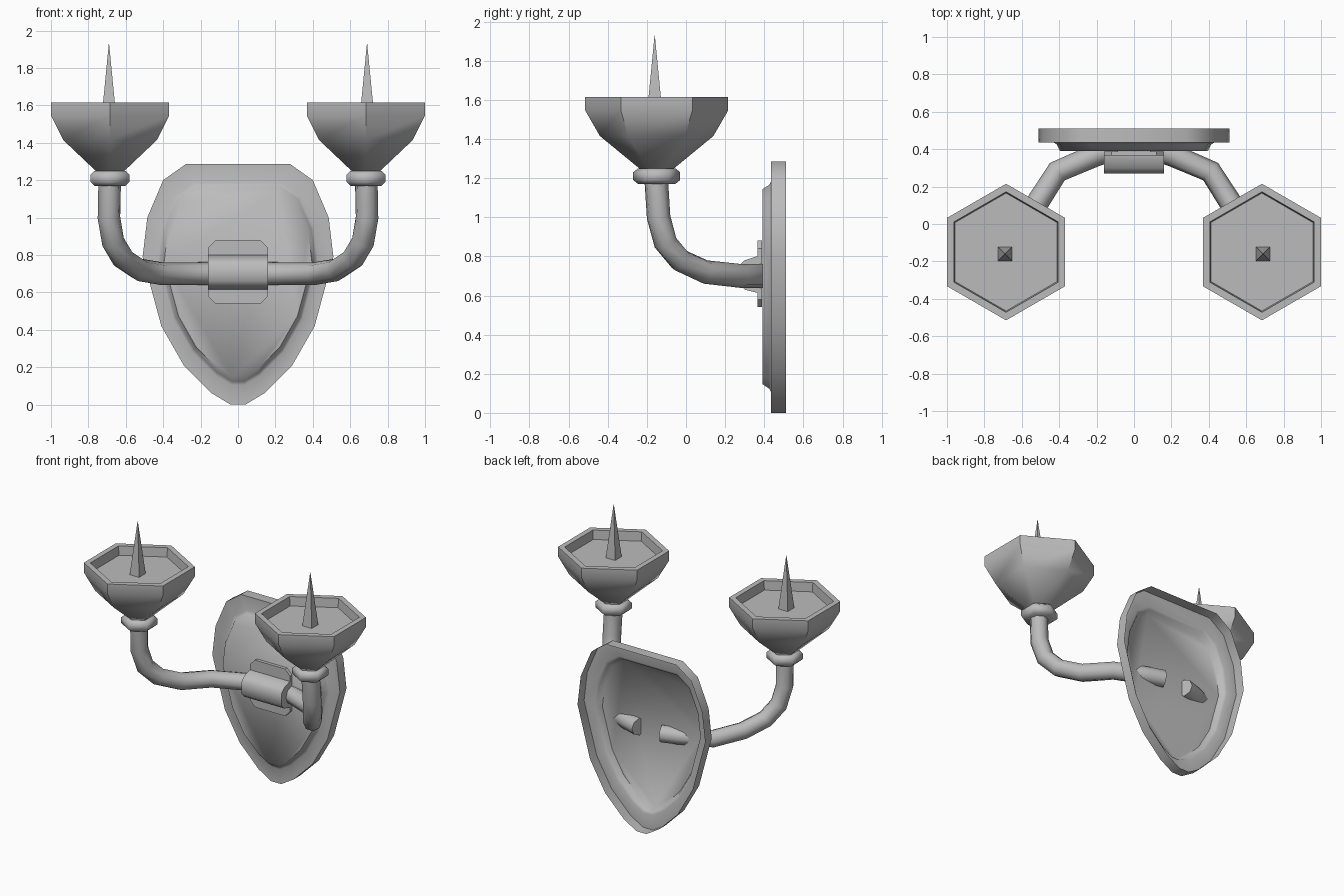
import bpy
import bmesh
import math

default = bpy.data.objects.get("Cube")
if default:
    bpy.data.objects.remove(default, do_unlink=True)

metal = bpy.data.materials.new("grey_metal")
metal.use_nodes = True
GREY = (0.5, 0.5, 0.5, 1)
metal.diffuse_color = GREY
metal.node_tree.nodes["Principled BSDF"].inputs["Base Color"].default_value = GREY


def finish(obj, angle):
    """Assign the material and shade smooth below the given angle."""
    obj.data.materials.clear()
    obj.data.materials.append(metal)
    bpy.ops.object.select_all(action='DESELECT')
    obj.select_set(True)
    bpy.context.view_layer.objects.active = obj
    bpy.ops.object.shade_smooth_by_angle(angle=math.radians(angle))


def loft(name, rings, angle=30, cap_start=True, cap_end=True, front_sheet=False):
    """Skin a list of closed rings with quads, optionally capping the ends."""
    bm = bmesh.new()
    loops = [[bm.verts.new(p) for p in ring] for ring in rings]
    n = len(loops[0])
    for a, b in zip(loops, loops[1:]):
        for i in range(n):
            j = (i + 1) % n
            bm.faces.new((a[i], a[j], b[j], b[i]))
    if cap_start:
        bm.faces.new(loops[0][::-1])
    if cap_end:
        bm.faces.new(loops[-1])
    bmesh.ops.recalc_face_normals(bm, faces=bm.faces)
    bm.faces.ensure_lookup_table()
    if front_sheet and bm.faces[-1].normal.y > 0:
        bmesh.ops.reverse_faces(bm, faces=bm.faces)
    mesh = bpy.data.meshes.new(name)
    bm.to_mesh(mesh)
    bm.free()
    obj = bpy.data.objects.new(name, mesh)
    bpy.context.collection.objects.link(obj)
    finish(obj, angle)
    return obj


def polygon(cx, cy, z, radius, sides, turn):
    step = 2 * math.pi / sides
    return [(cx + radius * math.cos(turn + i * step),
             cy + radius * math.sin(turn + i * step), z) for i in range(sides)]


def turned(name, cx, cy, profile, sides, turn, angle):
    """Stack of regular polygons from (radius, z) pairs."""
    return loft(name, [polygon(cx, cy, z, r, sides, turn) for r, z in profile], angle)


# Shield-shaped wall plate: hollow sheet with a rim and raised panel
half = [(0.04, 0), (0.14, 0.06), (0.29, 0.21), (0.41, 0.42), (0.51, 0.79),
        (0.485, 1.0), (0.40, 1.2), (0.28, 1.285)]
outline = half + [(-x, z) for x, z in reversed(half)]
MID_Z = 0.655
plate_steps = [(1, 0.51), (1, 0.435), (0.84, 0.435), (0.81, 0.425), (0.775, 0.39)]
loft("wall_plate",
     [[(x * s, y, MID_Z + (z - MID_Z) * s) for x, z in outline] for s, y in plate_steps],
     angle=60, cap_start=False, front_sheet=True)

# Bracket: chamfered base plate and a clamp over the arms
corner = [(0.16, 0.58), (0.16, 0.84), (0.12, 0.88)]
octagon = [(0.12, 0.54)] + corner
octagon += [(-x, z) for x, z in reversed(octagon)]
loft("bracket_plate", [[(x, y, z) for x, z in octagon] for y in (0.388, 0.365)])

clamp = [(0.385, 0.80), (0.36, 0.80), (0.30, 0.78), (0.27, 0.75),
         (0.27, 0.66), (0.30, 0.63), (0.36, 0.615), (0.385, 0.615)]
loft("bracket_clamp", [[(x, y, z) for y, z in clamp] for x in (-0.16, 0.16)], angle=50)

# Centre line of one arm, from behind the panel up to the cup
arm_path = [(0.09, 0.405, 0.70), (0.20, 0.37, 0.70), (0.41, 0.28, 0.70),
            (0.525, 0.10, 0.72), (0.615, -0.03, 0.78), (0.668, -0.105, 0.87),
            (0.69, -0.14, 1.0), (0.686, -0.152, 1.19)]
CUP_X, CUP_Y = 0.684, -0.15
collar_profile = [(0.095, 1.17), (0.12, 1.19), (0.12, 1.23), (0.095, 1.25)]
cup_profile = [(0.083, 1.245), (0.29, 1.415), (0.365, 1.545), (0.365, 1.615),
               (0.322, 1.615), (0.315, 1.55)]
spike_profile = [(0.054, 1.545), (0.001, 1.93)]

for side, label in ((1, "left"), (-1, "right")):
    # Arm tube
    curve = bpy.data.curves.new(label + "_arm", 'CURVE')
    curve.dimensions = '3D'
    curve.bevel_depth = 0.061
    curve.bevel_resolution = 2
    curve.use_fill_caps = True
    spline = curve.splines.new('POLY')
    spline.points.add(len(arm_path) - 1)
    for point, (x, y, z) in zip(spline.points, arm_path):
        point.co = (side * x, y, z, 1)
    arm = bpy.data.objects.new(label + "_arm", curve)
    bpy.context.collection.objects.link(arm)
    bpy.ops.object.select_all(action='DESELECT')
    arm.select_set(True)
    bpy.context.view_layer.objects.active = arm
    bpy.ops.object.convert(target='MESH')
    finish(bpy.context.view_layer.objects.active, 60)

    # Collar, hexagonal cup and square spike
    cx = side * CUP_X
    turned(label + "_collar", cx, CUP_Y, collar_profile, 6, math.pi / 2, 50)
    turned(label + "_cup", cx, CUP_Y, cup_profile, 6, math.pi / 2, 45)
    turned(label + "_spike", side * 0.69, CUP_Y - 0.01, spike_profile, 4, math.pi / 4, 30)
